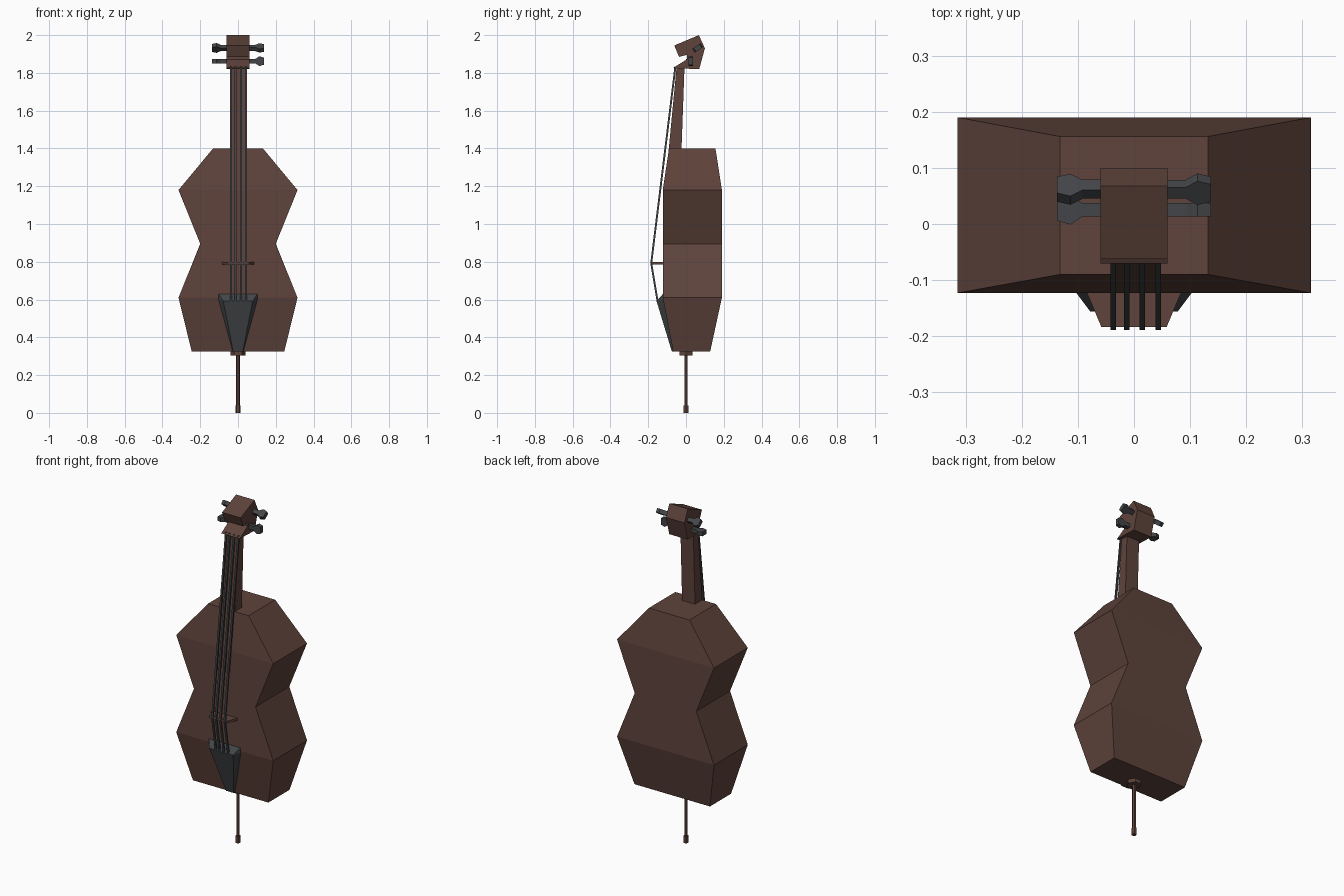
import bpy, math
from mathutils import Matrix

if "Cube" in bpy.data.objects:
    bpy.data.objects.remove(bpy.data.objects["Cube"])


def material(name, rgb):
    m = bpy.data.materials.new(name)
    m.diffuse_color = (*rgb, 1)
    m.use_nodes = True
    m.node_tree.nodes["Principled BSDF"].inputs["Base Color"].default_value = m.diffuse_color
    return m


WOOD = material("brown wood", (0.112, 0.056, 0.044))
DARK = material("dark grey", (0.056, 0.060, 0.065))


def make(name, verts, faces, mat):
    me = bpy.data.meshes.new(name)
    me.from_pydata(verts, [], faces)
    me.materials.append(mat)
    ob = bpy.data.objects.new(name, me)
    bpy.context.collection.objects.link(ob)
    # consistent outward normals
    import bmesh
    bm = bmesh.new()
    bm.from_mesh(me)
    bmesh.ops.recalc_face_normals(bm, faces=bm.faces)
    bm.to_mesh(me)
    bm.free()
    return ob


def loft(name, rings, mat):
    """Skin equal-length rings of points and cap both ends."""
    n = len(rings[0])
    verts = [p for r in rings for p in r]
    faces = [(k * n + i, k * n + (i + 1) % n, (k + 1) * n + (i + 1) % n, (k + 1) * n + i)
             for k in range(len(rings) - 1) for i in range(n)]
    faces += [tuple(range(n)), tuple(range((len(rings) - 1) * n, len(rings) * n))]
    return make(name, verts, faces, mat)


def rect(z, hw, y0, y1):
    return [(-hw, y0, z), (hw, y0, z), (hw, y1, z), (-hw, y1, z)]


def extrude_x(name, profile, x0, x1, mat):
    return loft(name, [[(x, y, z) for y, z in profile] for x in (x0, x1)], mat)


def hexagon(z, r):
    return [(r * math.cos(i * math.pi / 3), r * math.sin(i * math.pi / 3), z) for i in range(6)]


# Body with waist
loft("body", [rect(0.325, 0.245, -0.068, 0.128), rect(0.61, 0.315, -0.123, 0.19),
              rect(0.895, 0.20, -0.123, 0.19), rect(1.18, 0.315, -0.123, 0.19),
              rect(1.40, 0.132, -0.09, 0.156)], WOOD)

# Neck
loft("neck", [rect(1.39, 0.042, -0.092, -0.024), rect(1.83, 0.042, -0.05, -0.008)], WOOD)

# Head with notch at the front
extrude_x("head", [(-0.07, 1.825), (0.07, 1.82), (0.10, 1.93), (0.068, 2.0),
                   (-0.062, 1.945), (-0.037, 1.885), (0.005, 1.895), (0.005, 1.872)],
          -0.06, 0.06, WOOD)

# Tuning pegs: square shaft and flat flared handle, turned about x
shape = [(0.05, 0.012), (0.092, 0.012), (0.113, 0.026), (0.137, 0.019)]
for side, label in ((1, "right"), (-1, "left")):
    for level, y, z, ang in (("upper", 0.062, 1.932, 35 if side > 0 else 140),
                             ("lower", 0.025, 1.862, 90 if side > 0 else 0)):
        rot = Matrix.Translation((0, y, z)) @ Matrix.Rotation(math.radians(ang), 4, 'X')
        rings = [[(side * x, a * h, b * 0.012) for a, b in ((-1, -1), (1, -1), (1, 1), (-1, 1))]
                 for x, h in shape]
        peg = loft(f"{level}_{label}_peg", rings, DARK)
        peg.data.transform(rot)

# Strings bent over the bridge
path = [(-0.056, 1.835), (-0.184, 0.793), (-0.15, 0.588)]
profile = [(y - 0.005, z) for y, z in path] + [(y + 0.005, z) for y, z in reversed(path)]
for i, x in enumerate((-0.037, -0.013, 0.015, 0.043)):
    extrude_x(f"string_{i + 1}", profile, x - 0.005, x + 0.005, DARK)

# Bridge
loft("bridge", [[(-0.085, -0.12, z), (-0.058, -0.184, z), (0.058, -0.184, z), (0.085, -0.12, z)]
                for z in (0.785, 0.798)], WOOD)

# Tailpiece: wedge lying on the lower front
make("tailpiece", [(-0.105, -0.12, 0.632), (0.105, -0.12, 0.632),
                   (-0.078, -0.156, 0.592), (0.078, -0.156, 0.592),
                   (-0.025, -0.075, 0.325), (0.025, -0.075, 0.325),
                   (-0.03, -0.065, 0.325), (0.03, -0.065, 0.325),
                   (-0.105, -0.118, 0.60), (0.105, -0.118, 0.60)],
     [(0, 1, 3, 2), (2, 3, 5, 4), (4, 5, 7, 6), (0, 2, 8), (2, 4, 6, 8),
      (1, 9, 3), (3, 9, 7, 5), (6, 7, 9, 8), (0, 8, 9, 1)], DARK)

# End pin: collar, rod and tip
for name, z0, z1, r in (("pin_collar", 0.303, 0.33, 0.041), ("pin_rod", 0.03, 0.31, 0.010),
                        ("pin_tip", 0.0, 0.04, 0.014)):
    loft(name, [hexagon(z0, r), hexagon(z1, r)], WOOD)
